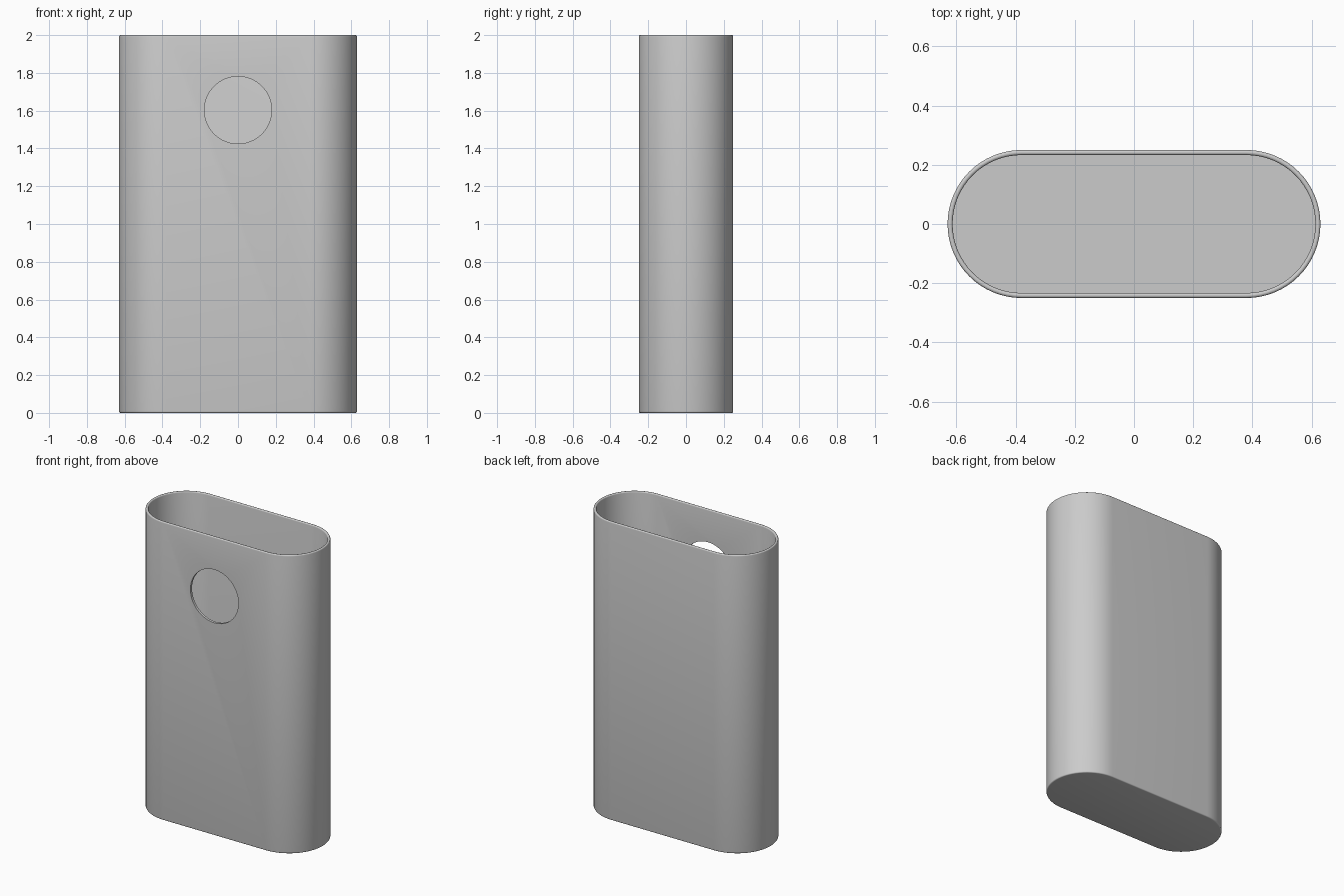
import bpy, bmesh, math

cube = bpy.data.objects.get("Cube")
if cube:
    bpy.data.objects.remove(cube)

HALF_LENGTH, RADIUS, HEIGHT = 0.63, 0.25, 2.0
WALL, EDGE = 0.017, 0.008
SEGMENTS = 32

grey = bpy.data.materials.new("light grey")
grey.use_nodes = True
colour = (0.6, 0.6, 0.6, 1)
grey.diffuse_color = colour
grey.node_tree.nodes["Principled BSDF"].inputs["Base Color"].default_value = colour


def oval_ring(bm, inset, z):
    """Rounded-end oval outline, inset from the outer wall."""
    centre, r = HALF_LENGTH - RADIUS, RADIUS - inset
    ring = []
    for side in (1, -1):
        for i in range(SEGMENTS + 1):
            a = math.pi * (i / SEGMENTS - 0.5)
            ring.append(bm.verts.new((side * (centre + r * math.cos(a)),
                                      side * r * math.sin(a), z)))
    return ring


# Wall section: rounded foot, outer wall, rounded rim, inner wall, floor
steps = [i * math.pi / 8 for i in range(5)]
section = [(EDGE * (1 - math.sin(a)), EDGE * (1 - math.cos(a))) for a in steps]
section += [(EDGE * (1 - math.cos(a)), HEIGHT - EDGE * (1 - math.sin(a))) for a in steps]
section += [(WALL - EDGE * (1 - math.sin(a)), HEIGHT - EDGE * (1 - math.cos(a))) for a in steps]
section += [(WALL, WALL)]

# Hollow case body
bm = bmesh.new()
rings = [oval_ring(bm, inset, z) for inset, z in section]
for low, high in zip(rings, rings[1:]):
    for i in range(len(low)):
        j = (i + 1) % len(low)
        bm.faces.new((low[i], low[j], high[j], high[i]))
bm.faces.new(rings[0][::-1])
bm.faces.new(rings[-1])
bmesh.ops.recalc_face_normals(bm, faces=bm.faces)
mesh = bpy.data.meshes.new("case_body")
bm.to_mesh(mesh)
bm.free()
mesh.materials.append(grey)
body = bpy.data.objects.new("case_body", mesh)
bpy.context.collection.objects.link(body)

# Round hole through the front wall
bpy.ops.mesh.primitive_cylinder_add(vertices=64, radius=0.178, depth=0.2,
                                    location=(0, -RADIUS, 1.603),
                                    rotation=(math.pi / 2, 0, 0))
cutter = bpy.context.object
cutter.name = "hole_cutter"
cutter.data.materials.append(grey)
cutter.hide_render = True
cutter.display_type = 'WIRE'

bpy.ops.object.select_all(action='DESELECT')
body.select_set(True)
bpy.context.view_layer.objects.active = body
hole = body.modifiers.new("front_hole", 'BOOLEAN')
hole.operation = 'DIFFERENCE'
hole.solver = 'EXACT'
hole.object = cutter
bpy.ops.object.modifier_apply(modifier=hole.name)
bpy.data.objects.remove(cutter)
bpy.ops.object.shade_smooth_by_angle(angle=math.radians(35))
